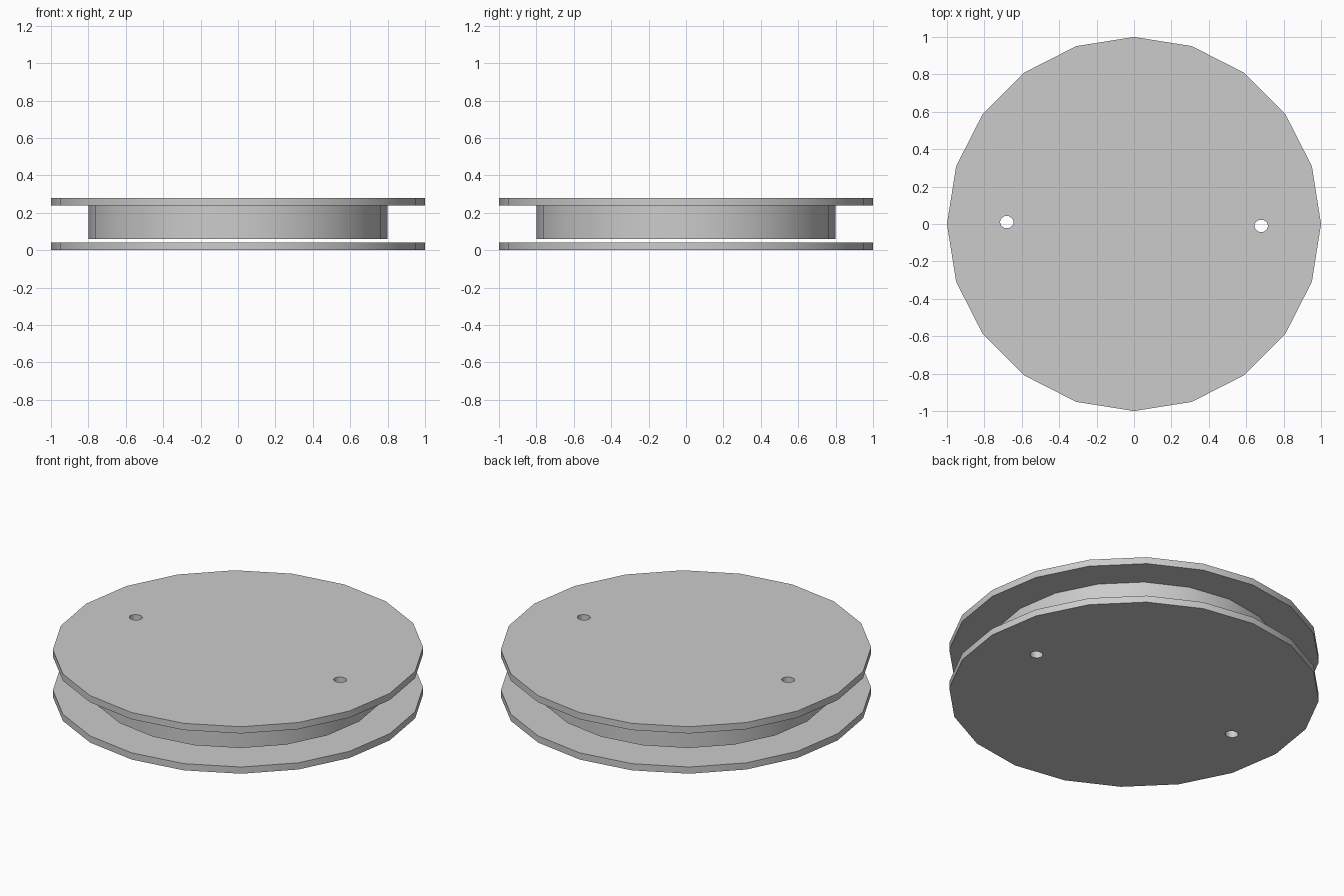
import bpy
import bmesh
from math import cos, sin, tau, radians
from mathutils import Vector

cube = bpy.data.objects.get("Cube")
if cube:
    bpy.data.objects.remove(cube, do_unlink=True)

# Single grey finish
grey = bpy.data.materials.new("plain grey")
grey.use_nodes = True
colour = (0.6, 0.6, 0.6, 1)
grey.diffuse_color = colour
grey.node_tree.nodes["Principled BSDF"].inputs["Base Color"].default_value = colour


def outline(bm, centre, rx, ry, sides, z):
    """Add a closed loop of edges around a centre point."""
    verts = [bm.verts.new((centre[0] + rx * cos(tau * i / sides),
                           centre[1] + ry * sin(tau * i / sides), z))
             for i in range(sides)]
    return [bm.edges.new((verts[i], verts[(i + 1) % sides])) for i in range(sides)]


def drilled_disc(name, radius, bottom, top):
    """Twenty-sided disc with two small holes right through it."""
    bm = bmesh.new()
    edges = outline(bm, (0, 0), radius, radius, 20, bottom)
    for hole in ((-0.68, 0.01), (0.68, -0.01)):
        edges += outline(bm, hole, 0.037, 0.034, 10, bottom)
    bmesh.ops.triangle_fill(bm, edges=edges, use_beauty=True, normal=Vector((0, 0, 1)))
    result = bmesh.ops.extrude_face_region(bm, geom=bm.faces[:], use_keep_orig=True)
    raised = [g for g in result["geom"] if isinstance(g, bmesh.types.BMVert)]
    bmesh.ops.translate(bm, verts=raised, vec=(0, 0, top - bottom))
    bmesh.ops.recalc_face_normals(bm, faces=bm.faces[:])
    mesh = bpy.data.meshes.new(name)
    bm.to_mesh(mesh)
    bm.free()
    mesh.materials.append(grey)
    obj = bpy.data.objects.new(name, mesh)
    bpy.context.collection.objects.link(obj)
    # Smooth round walls, crisp rims
    bpy.ops.object.select_all(action="DESELECT")
    obj.select_set(True)
    bpy.context.view_layer.objects.active = obj
    bpy.ops.object.shade_smooth_by_angle(angle=radians(40))
    return obj


# Separate base plate, then the core hanging under the top plate
drilled_disc("base_plate", 1.0, 0.0, 0.04)
drilled_disc("core", 0.8, 0.06, 0.24)
drilled_disc("top_plate", 1.0, 0.24, 0.28)
